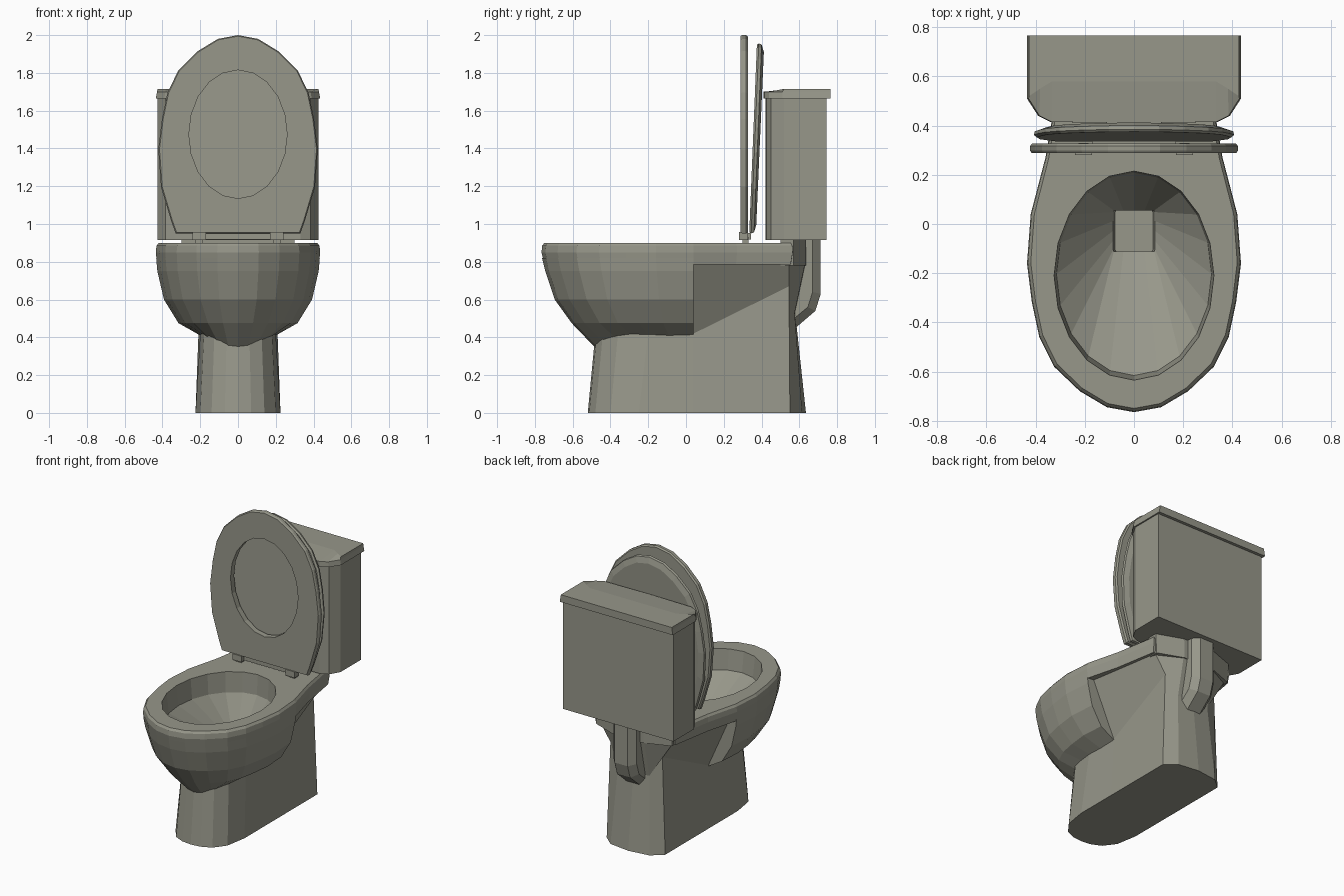
import bpy, bmesh, math

if "Cube" in bpy.data.objects:
    bpy.data.objects.remove(bpy.data.objects["Cube"])

mat = bpy.data.materials.new("grey green ceramic")
mat.diffuse_color = (0.31, 0.31, 0.255, 1)
mat.use_nodes = True
mat.node_tree.nodes["Principled BSDF"].inputs["Base Color"].default_value = mat.diffuse_color


def full(half):
    """Mirror a half outline (front centre -> right side -> back) into a ring."""
    return list(half) + [(-p[0],) + tuple(p[1:]) for p in reversed(half) if p[0] > 1e-6]


def loft(name, rings, cap0=False, cap1=False, loop=False, skip=None, fix=False):
    """Skin a list of equal-length rings; optional caps, closed loop or open gap."""
    bm = bmesh.new()
    vs = [[bm.verts.new(p) for p in r] for r in rings]
    n = len(vs[0])
    pairs = list(zip(vs, vs[1:])) + ([(vs[-1], vs[0])] if loop else [])
    for a, b in pairs:
        for i in range(n):
            if i != skip:
                j = (i + 1) % n
                bm.faces.new((a[i], a[j], b[j], b[i]))
    if cap0:
        bm.faces.new(vs[0][::-1])
    if cap1:
        bm.faces.new(vs[-1])
    bmesh.ops.remove_doubles(bm, verts=bm.verts, dist=1e-5)
    if fix:
        bmesh.ops.recalc_face_normals(bm, faces=bm.faces)
    me = bpy.data.meshes.new(name)
    bm.to_mesh(me)
    bm.free()
    me.materials.append(mat)
    ob = bpy.data.objects.new(name, me)
    bpy.context.collection.objects.link(ob)
    return ob


def prism(name, half, levels):
    """Stack a half outline at (z, scale) levels with both ends capped."""
    return loft(name, [full([(x * s, y, z) for x, y in half]) for z, s in levels], True, True, fix=True)


def box(name, x0, x1, y0, y1, z0, z1):
    r = [(x0, y0), (x1, y0), (x1, y1), (x0, y1)]
    return loft(name, [[(x, y, z) for x, y in r] for z in (z0, z1)], True, True, fix=True)


# Shared egg outline of the rim, front centre to the middle of the right side
EGG = [(0, -.765), (.11, -.745), (.22, -.68), (.325, -.58),
       (.385, -.46), (.415, -.32), (.435, -.16), (.42, .04)]
ANG = [math.pi * i / 10 for i in range(11)]

# Rim and basin: underside, outer edge, top, inner wall, slopes, drain well
rim = EGG + [(.36, .27), (.31, .565), (0, .575)]
hole = [(.325 * math.sin(a), -.21 - .425 * math.cos(a)) for a in ANG]
drain = [(min(.085, .14 * math.sin(a)), -.028 - max(-.083, min(.083, .13 * math.cos(a)))) for a in ANG]


def ring(pts, z, sx=1.0, sy=1.0):
    return full([(x * sx, y * sy, z) for x, y in pts])


loft("rim_and_basin", [
    ring(rim, .79, .82, .94), ring(rim, .785, .985, .98), ring(rim, .85),
    ring(rim, .885, .992, .995), ring(rim, .9, .965, .98),
    ring(hole, .9), ring(hole, .76, .97, .97),
    ring(drain, .52), ring(drain, .44, .9, 1)], cap1=True)


# Rounded bowl underside, ending in a step where the rear body begins
def bulb_ring(w, front, z):
    s = (.04 - front) / .805
    half = [(x * w / .435, .04 + (y - .04) * s) for x, y in EGG]
    half.append((max(half[-1][0] - .12, .1), .04))
    out = []
    for x, y in half:
        drop = .06 * max(0, min(1, (-.3 - y) / .17)) if z < .42 else 0
        out.append((x, y, z - drop))
    return full(out)


loft("bowl_underside", [
    bulb_ring(.2, -.485, .41), bulb_ring(.315, -.605, .475), bulb_ring(.392, -.695, .6),
    bulb_ring(.427, -.745, .75), bulb_ring(.433, -.762, .82)], skip=8)

# Pedestal with the flared rear body
base = [(0, -.52, 0), (.07, -.512, 0), (.14, -.48, 0), (.2, -.4, 0), (.225, -.25, 0),
        (.225, .04, 0), (.225, .55, 0), (.15, .615, 0), (0, .635, 0)]
front = [(0, -.48, .42), (.06, -.472, .42), (.125, -.44, .42), (.18, -.36, .42), (.2, -.2, .42)]
crease = front + [(.2, .04, .42), (.2, .545, .67), (.12, .575, .53), (0, .578, .53)]
flare = front + [(.37, .04, .8), (.29, .545, .8), (.12, .63, .79), (0, .635, .79)]
loft("pedestal", [full(base), full(crease), full(flare)], cap0=True)

# Support shelf and rear outlet pipe under the tank
prism("tank_support", [(0, .5), (.3, .5), (.3, .57), (.12, .635), (0, .635)], [(.78, .97), (.917, 1)])
pipe = [(.55, .92), (.55, .44), (.58, .45), (.685, .54), (.713, .63), (.713, .92)]
inset = [(.55, .92), (.55, .48), (.56, .49), (.645, .56), (.67, .64), (.67, .92)]
loft("outlet_pipe", [[(x, y, z) for y, z in p] for x, p in
                     ((-.09, inset), (-.05, pipe), (.05, pipe), (.09, inset))], True, True, fix=True)

# Tank with chamfered front corners
tank = [(0, .42), (.33, .425), (.385, .45), (.425, .52), (.425, .745), (0, .745)]
prism("tank", tank, [(.915, 1), (1.67, 1)])

# Tank lid with a sloping front
lid = [(0, .41), (.34, .415), (.39, .44), (.435, .51), (.435, .766), (0, .766)]
loft("tank_lid", [
    full([(x, y, 1.665) for x, y in lid]),
    full([(x * .985, y, 1.70) for x, y in lid]),
    full([(x * .98, max(y, .55 + .03 * (x < .36) - .03 * (x > .4)), 1.716) for x, y in lid])],
    True, True, fix=True)

# Raised seat ring
seat = [(x * .97, 2 - (y + .765)) for x, y in EGG] + [(.355, 1.02), (.33, .95), (0, .95)]
opening = [(.26 * math.sin(a), 1.475 + .34 * math.cos(a)) for a in ANG]


def upright(pts, y, s=1.0, sz=1.0, lean=0.0):
    return full([(x * s, y + lean * (z - .95), 1.45 + (z - 1.45) * sz) for x, z in pts])


loft("seat", [upright(seat, .288, .985, .99), upright(seat, .298), upright(seat, .318),
              upright(seat, .328, .98, .985), upright(opening, .328), upright(opening, .288)],
     loop=True, fix=True)

# Seat cover leaning back behind the ring
cover = [(x * .965, .95 + (z - .95) * .958) for x, z in seat]
loft("seat_cover", [upright(cover, .335, .97, .985, .04), upright(cover, .345, 1, 1, .04),
                    upright(cover, .36, .99, .99, .04), upright(cover, .372, .9, .91, .04)],
     True, True, fix=True)

# Hinges and hinge bar
for side, c in (("left", -.205), ("right", .205)):
    box(side + "_hinge", c - .035, c + .035, .28, .328, .915, .957)
    box(side + "_hinge_foot", c - .02, c + .02, .3, .33, .895, .93)
box("hinge_bar", -.17, .17, .31, .345, .918, .952)
